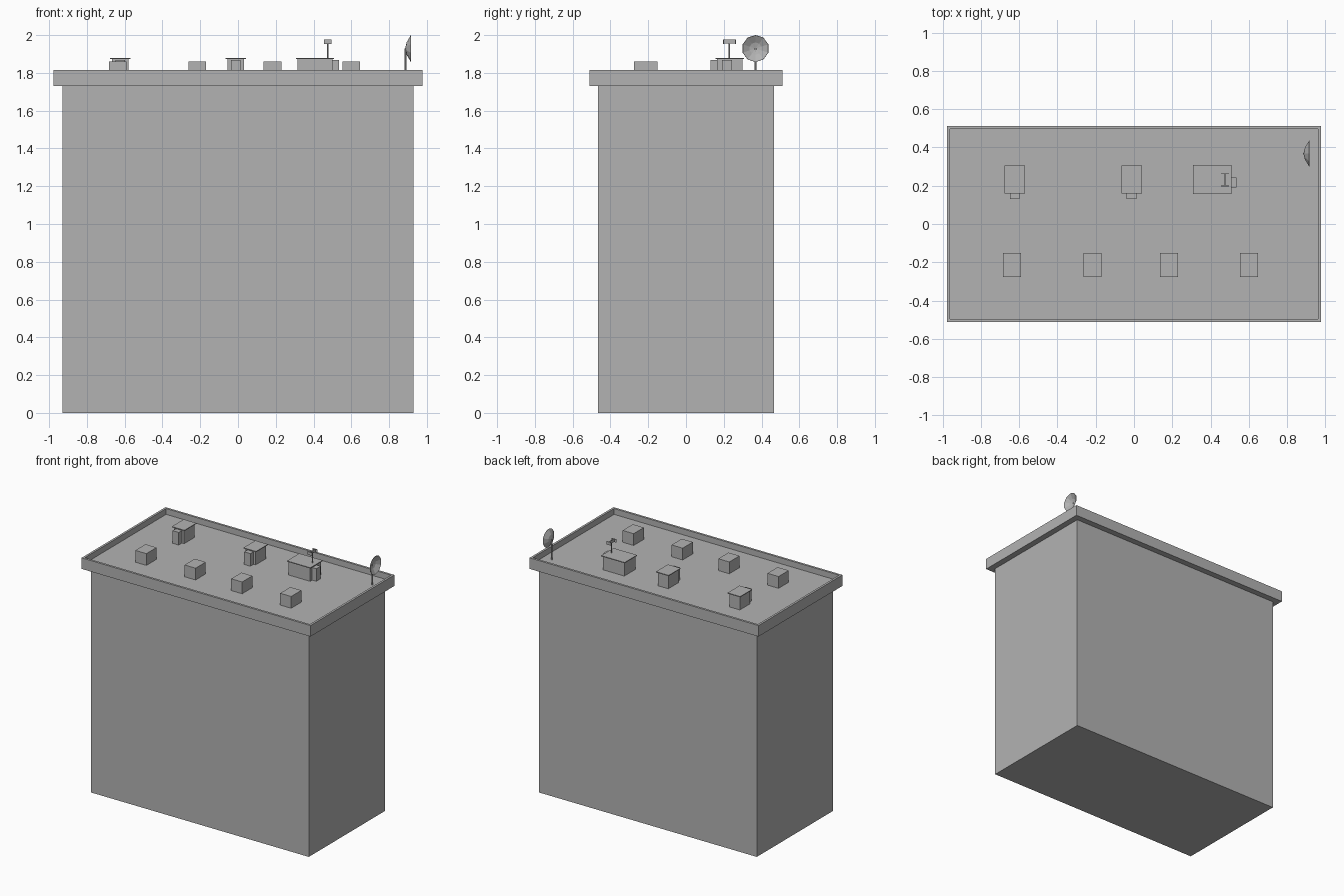
import bpy, bmesh, math
from mathutils import Matrix

cube = bpy.data.objects.get("Cube")
if cube:
    bpy.data.objects.remove(cube)

GREY = (0.45, 0.45, 0.45, 1)
grey = bpy.data.materials.new("concrete grey")
grey.use_nodes = True
grey.diffuse_color = GREY
grey.node_tree.nodes["Principled BSDF"].inputs["Base Color"].default_value = GREY

ROOF = 1.77   # level of the sunken roof deck
RIM = 1.815   # top of the parapet


def finish(name, bm):
    mesh = bpy.data.meshes.new(name)
    bm.to_mesh(mesh)
    bm.free()
    mesh.materials.append(grey)
    obj = bpy.data.objects.new(name, mesh)
    bpy.context.collection.objects.link(obj)
    return obj


def box_mesh(x, y, z):
    """Box from three (low, high) ranges."""
    bm = bmesh.new()
    bmesh.ops.create_cube(bm, size=1)
    for v in bm.verts:
        for axis, (low, high) in enumerate((x, y, z)):
            v.co[axis] = high if v.co[axis] > 0 else low
    return bm


def box(name, x, y, z):
    return finish(name, box_mesh(x, y, z))


def post(name, x, y, z0, z1, radius):
    bm = bmesh.new()
    bmesh.ops.create_cone(bm, cap_ends=True, segments=6, radius1=radius, radius2=radius,
                          depth=z1 - z0, matrix=Matrix.Translation((x, y, (z0 + z1) / 2)))
    return finish(name, bm)


def hut(name, x, y, wall_inset):
    """Walls under a thin overhanging roof slab."""
    i = wall_inset
    box(name + "_walls", (x[0] + i, x[1] - i), (y[0] + i, y[1] - i), (ROOF, 1.874))
    box(name + "_roof", x, y, (1.874, 1.88))


# Main block
box("building_body", (-0.93, 0.93), (-0.465, 0.465), (0, 1.74))

# Overhanging cornice with the roof deck sunk inside the parapet
bm = box_mesh((-0.977, 0.977), (-0.512, 0.512), (1.73, RIM))
bm.normal_update()
top = max(bm.faces, key=lambda f: f.calc_center_median().z)
bmesh.ops.inset_region(bm, faces=[top], thickness=0.024)
deck = bmesh.ops.extrude_discrete_faces(bm, faces=[top])["faces"][0]
bmesh.ops.translate(bm, verts=deck.verts, vec=(0, 0, ROOF - RIM))
bmesh.ops.recalc_face_normals(bm, faces=bm.faces)
finish("cornice_and_roof_deck", bm)

# Row of rooftop vent boxes along the front
for n, x in enumerate((-0.636, -0.216, 0.182, 0.6), 1):
    box(f"vent_box_{n}", (x - 0.047, x + 0.047), (-0.276, -0.152), (ROOF, 1.861))

# Two small huts with front entrances
for n, x in enumerate((-0.623, -0.012), 1):
    hut(f"small_hut_{n}", (x - 0.054, x + 0.054), (0.16, 0.306), 0.01)
    box(f"small_hut_entrance_{n}", (x - 0.026, x + 0.026), (0.13, 0.175), (ROOF, 1.867))

# Wide hut with its entrance on the left side
hut("wide_hut", (0.308, 0.508), (0.157, 0.308), 0.008)
box("wide_hut_entrance", (0.49, 0.535), (0.19, 0.243), (ROOF, 1.867))

# Antenna: mast, crossbar and two end plates
post("antenna_mast", 0.475, 0.23, 1.88, 1.965, 0.004)
box("antenna_crossbar", (0.472, 0.478), (0.198, 0.262), (1.955, 1.977))
for side, y in (("front", 0.198), ("back", 0.262)):
    box(f"antenna_{side}_plate", (0.455, 0.495), (y - 0.002, y + 0.002), (1.953, 1.977))

# Satellite dish: shallow ten-sided bowl opening to the left
post("dish_post", 0.887, 0.368, ROOF, 1.93, 0.005)
bm = bmesh.new()
rings = []
for x, radius in ((0.886, 0), (0.894, 0.033), (0.916, 0.071)):
    if radius == 0:
        rings.append([bm.verts.new((x, 0.368, 1.929))])
    else:
        rings.append([bm.verts.new((x, 0.368 + radius * math.sin(a), 1.929 + radius * math.cos(a)))
                      for a in (math.tau * k / 10 for k in range(10))])
for k in range(10):
    j = (k + 1) % 10
    bm.faces.new((rings[0][0], rings[1][k], rings[1][j]))
    bm.faces.new((rings[1][k], rings[2][k], rings[2][j], rings[1][j]))
bmesh.ops.recalc_face_normals(bm, faces=bm.faces)
dish = finish("satellite_dish", bm)
shell = dish.modifiers.new("thickness", "SOLIDIFY")
shell.thickness = 0.002
shell.offset = 0
